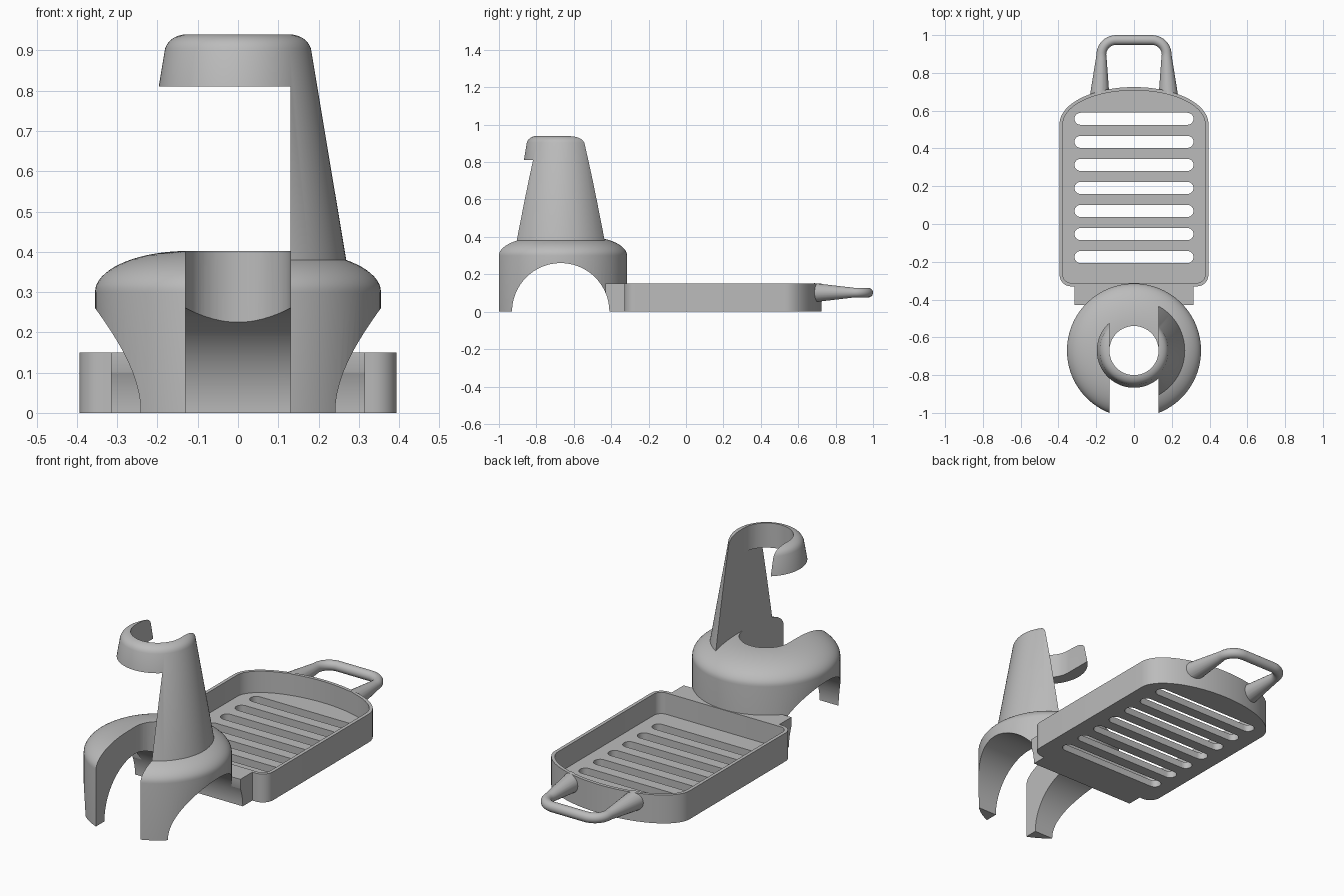
import bpy, bmesh
from math import sin, cos, pi, radians, sqrt
from mathutils import Matrix, Vector

if "Cube" in bpy.data.objects:
    bpy.data.objects.remove(bpy.data.objects["Cube"])

grey = bpy.data.materials.new("plain grey")
grey.use_nodes = True
GREY = (0.5, 0.5, 0.5, 1)
grey.diffuse_color = GREY
grey.node_tree.nodes["Principled BSDF"].inputs["Base Color"].default_value = GREY

CY = -0.67        # centre line of the stand
HOLE = 0.13       # radius of the bore


def finish(name, bm):
    bmesh.ops.recalc_face_normals(bm, faces=bm.faces)
    mesh = bpy.data.meshes.new(name)
    bm.to_mesh(mesh)
    bm.free()
    mesh.materials.append(grey)
    ob = bpy.data.objects.new(name, mesh)
    bpy.context.collection.objects.link(ob)
    return ob


def arc(cx, cy, rx, ry, a0, a1, n):
    steps = [radians(a0 + (a1 - a0) * i / n) for i in range(n + 1)]
    return [(cx + rx * cos(a), cy + ry * sin(a)) for a in steps]


def prism(name, pts, z0, z1):
    bm = bmesh.new()
    face = bm.faces.new([bm.verts.new((x, y, z0)) for x, y in pts])
    up = bmesh.ops.extrude_face_region(bm, geom=[face])["geom"]
    top = [v for v in up if isinstance(v, bmesh.types.BMVert)]
    bmesh.ops.translate(bm, verts=top, vec=(0, 0, z1 - z0))
    # extruding keeps the starting face, or it is added back
    if not any(all(abs(v.co.z - z0) < 1e-6 for v in f.verts) for f in bm.faces):
        bmesh.ops.holes_fill(bm, edges=[e for e in bm.edges if e.is_boundary])
    return finish(name, bm)


def box(name, x0, x1, y0, y1, z0, z1):
    return prism(name, [(x0, y0), (x1, y0), (x1, y1), (x0, y1)], z0, z1)


def tube(name, rings):
    """Skin a closed tube through rings of points."""
    bm = bmesh.new()
    loops = [[bm.verts.new(p) for p in ring] for ring in rings]
    n = len(loops[0])
    for a, b in zip(loops, loops[1:]):
        for i in range(n):
            j = (i + 1) % n
            bm.faces.new((a[i], a[j], b[j], b[i]))
    bm.faces.new(loops[0])
    bm.faces.new(loops[-1])
    return finish(name, bm)


def lathe(name, profile, n=96):
    turn = [2 * pi * i / n for i in range(n)]
    return tube(name, [[(r * cos(a), CY + r * sin(a), z) for a in turn]
                       for r, z in profile])


def cut(ob, *cutters):
    for c in cutters:
        m = ob.modifiers.new("cut", 'BOOLEAN')
        m.operation, m.solver, m.object = 'DIFFERENCE', 'EXACT', c
        bpy.context.view_layer.objects.active = ob
        bpy.ops.object.modifier_apply(modifier=m.name)


def smooth(ob):
    bpy.ops.object.select_all(action='DESELECT')
    ob.select_set(True)
    bpy.context.view_layer.objects.active = ob
    bpy.ops.object.shade_smooth_by_angle(angle=radians(30))


def outline(inset):
    """Tray outline: rounded front corners and a bowed back."""
    w, front, r = 0.394 - inset, -0.33 + inset, 0.06 - inset
    pts = arc(0, 0.53, w, 0.195 - inset, 0, 180, 48)
    pts += arc(-w + r, front + r, r, r, 180, 270, 8)
    pts += arc(w - r, front + r, r, r, 270, 360, 8)
    return pts


# Stand base: domed drum, bored, slotted to the front and arched from the sides
base = lathe("stand_base", [(0.355, 0), (0.355, 0.30)]
             + arc(0.125, 0.30, 0.23, 0.102, 6, 90, 16))
bore = arc(0, CY, HOLE, HOLE, 0, 180, 40)
front_slot = prism("front_slot_cutter", bore + [(-HOLE, -1.3), (HOLE, -1.3)], -0.2, 0.6)
arch = prism("arch_cutter", arc(0, 0, 0.26, 0.26, 0, 357.5, 143), -0.6, 0.6)
arch.data.transform(Matrix.Translation((0, CY, 0)) @ Matrix.Rotation(pi / 2, 4, 'Y'))
cut(base, front_slot, arch)

# Upright: tapered half shell that carries a hooked ring open to the back
upright = lathe("upright_and_hook", [(0.272, 0.36), (0.181, 0.905)]
                + arc(0.125, 0.90, 0.055, 0.04, 20, 90, 10))
bore = arc(0, CY, HOLE, HOLE, 180, 360, 40)
back_slot = prism("back_slot_cutter", bore + [(HOLE, 0), (-HOLE, 0)], 0.2, 1.2)
opening = box("opening_cutter", -0.6, HOLE, -1.3, 0, 0.1, 0.81)
cut(upright, opening, back_slot)

# Bridge between stand and tray, hollowed by the same arch
bridge = box("bridge", -0.315, 0.315, -0.43, -0.32, 0, 0.15)
cut(bridge, arch)

# Tray with a thin wall and seven drain slots
tray = prism("tray", outline(0), 0, 0.15)
cavity = prism("cavity_cutter", outline(0.018), 0.037, 0.4)
cut(tray, cavity)
drains = []
for i in range(7):
    y, r, x = 0.557 - 0.122 * i, 0.032, 0.283
    pts = arc(x, y, r, r, -90, 90, 12) + arc(-x, y, r, r, 90, 270, 12)
    drains.append(prism("drain_cutter", pts, -0.1, 0.1))
cut(tray, *drains)

# Handle: round bar that thickens where it meets the tray
half = [(0.182, 0.675, 0.052), (0.173, 0.88, 0.028)]
half += [(x, y, 0.026) for x, y in arc(0.095, 0.896, 0.078, 0.078, 0, 90, 10)]
path = half + [(-x, y, r) for x, y, r in reversed(half)]
rings = []
for i, (x, y, r) in enumerate(path):
    a, b = path[max(i - 1, 0)], path[min(i + 1, len(path) - 1)]
    side = Vector((a[1] - b[1], b[0] - a[0], 0)).normalized()
    turn = [2 * pi * k / 24 for k in range(24)]
    rings.append([Vector((x, y, 0.102)) + side * r * cos(t) + Vector((0, 0, r * sin(t)))
                  for t in turn])
handle = tube("handle", rings)
cut(handle, cavity)

for ob in (base, upright, bridge, tray, handle):
    smooth(ob)
for c in [front_slot, arch, back_slot, opening, cavity] + drains:
    bpy.data.objects.remove(c)
